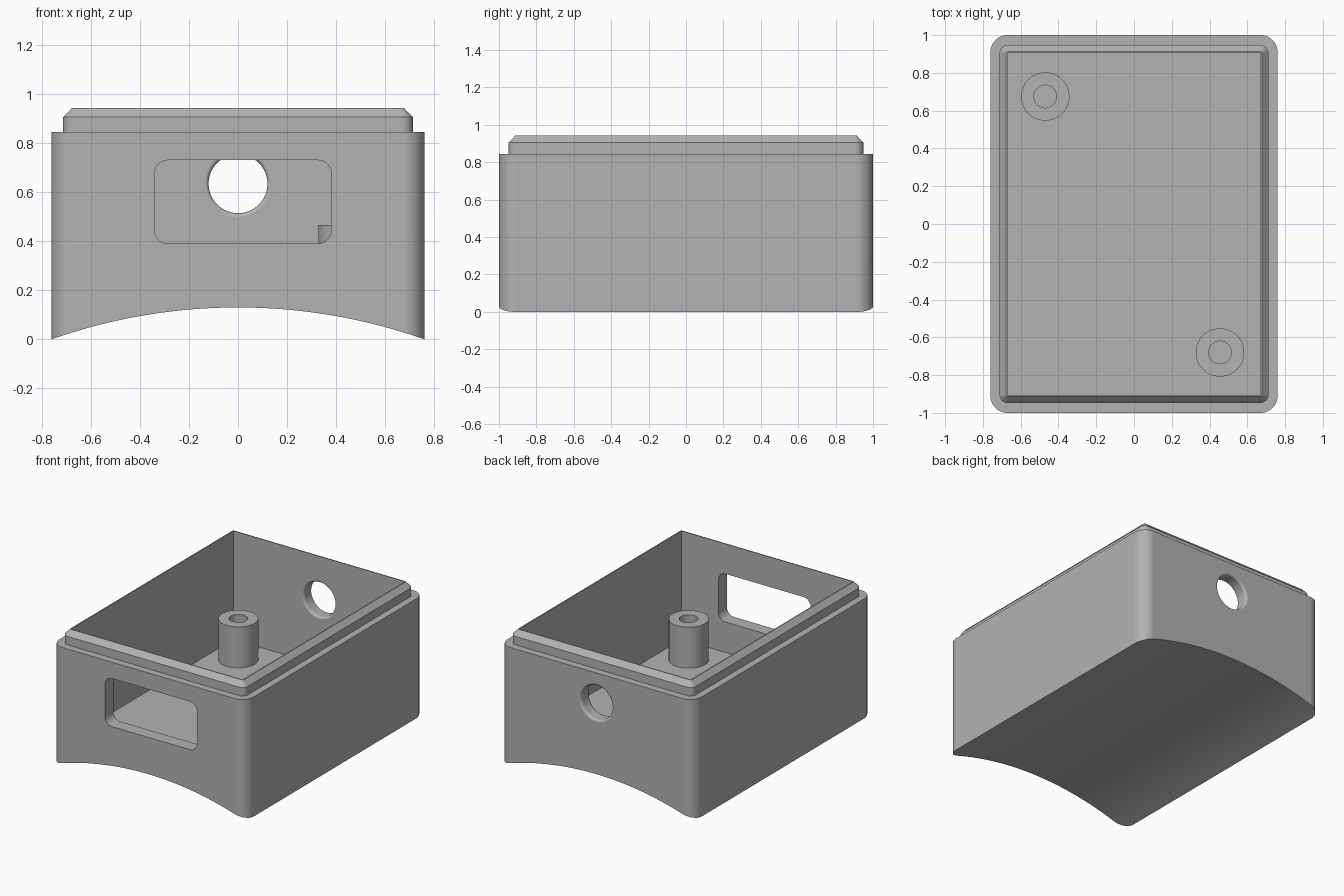
import bpy, bmesh, math
from mathutils import Matrix, Vector

cube = bpy.data.objects.get("Cube")
if cube:
    bpy.data.objects.remove(cube, do_unlink=True)

grey = bpy.data.materials.new("plain grey plastic")
grey.use_nodes = True
COLOR = (0.45, 0.45, 0.45, 1)
grey.diffuse_color = COLOR
grey.node_tree.nodes["Principled BSDF"].inputs["Base Color"].default_value = COLOR

FLOOR = 0.175
RIM = 0.845


def make_object(name, bm):
    bmesh.ops.recalc_face_normals(bm, faces=bm.faces)
    mesh = bpy.data.meshes.new(name)
    bm.to_mesh(mesh)
    bm.free()
    mesh.materials.append(grey)
    obj = bpy.data.objects.new(name, mesh)
    bpy.context.collection.objects.link(obj)
    return obj


def rounded_rect(hx, hy, r, seg=10):
    """Outline of a rounded rectangle, counter-clockwise."""
    points = []
    for quarter, (sx, sy) in enumerate([(1, 1), (-1, 1), (-1, -1), (1, -1)]):
        for i in range(seg + 1):
            a = (quarter + i / seg) * math.pi / 2
            points.append((sx * (hx - r) + r * math.cos(a),
                           sy * (hy - r) + r * math.sin(a)))
    return points


def loft(name, sections):
    """Closed solid through (half x, half y, radius, z) sections."""
    bm = bmesh.new()
    rings = [[bm.verts.new((x, y, z)) for x, y in rounded_rect(hx, hy, r)]
             for hx, hy, r, z in sections]
    for low, high in zip(rings, rings[1:]):
        n = len(low)
        for i in range(n):
            j = (i + 1) % n
            bm.faces.new((low[i], low[j], high[j], high[i]))
    bm.faces.new(rings[0][::-1])
    bm.faces.new(rings[-1])
    return make_object(name, bm)


def lathe(name, profile, steps=64):
    """Closed solid turned around z; the profile starts and ends on the axis."""
    bm = bmesh.new()
    verts = [bm.verts.new((r, 0, z)) for r, z in profile]
    edges = [bm.edges.new(pair) for pair in zip(verts, verts[1:])]
    bmesh.ops.spin(bm, geom=verts + edges, cent=(0, 0, 0), axis=(0, 0, 1),
                   angle=math.tau, steps=steps)
    bmesh.ops.remove_doubles(bm, verts=bm.verts, dist=1e-5)
    return make_object(name, bm)


def cut(target, cutter):
    """Subtract the cutter for good and remove it."""
    mod = target.modifiers.new("cut", 'BOOLEAN')
    mod.operation = 'DIFFERENCE'
    mod.solver = 'EXACT'
    mod.object = cutter
    graph = bpy.context.evaluated_depsgraph_get()
    result = bpy.data.meshes.new_from_object(target.evaluated_get(graph))
    target.modifiers.clear()
    target.data = result
    bpy.data.objects.remove(cutter, do_unlink=True)


def smooth(obj):
    obj.data.shade_smooth()
    obj.data.set_sharp_from_angle(angle=math.radians(30))
    mod = obj.modifiers.new("flat walls", 'WEIGHTED_NORMAL')
    mod.keep_sharp = True


TO_Y = Matrix.Rotation(math.pi / 2, 4, 'X')

# Outer shell with stepped, chamfered lip
case = loft("case_body", [(0.76, 1, 0.09, -0.1), (0.76, 1, 0.09, RIM),
                          (0.712, 0.948, 0.045, RIM), (0.712, 0.948, 0.045, 0.905),
                          (0.677, 0.913, 0.01, 0.942)])

# Arched underside
radius = 2.287
bm = bmesh.new()
bmesh.ops.create_cone(bm, cap_ends=True, segments=320, radius1=radius,
                      radius2=radius, depth=3)
bm.transform(Matrix.Translation((0, 0, 0.13 - radius)) @ TO_Y)
cut(case, make_object("arch_cutter", bm))

# Square-cornered cavity
bm = bmesh.new()
bmesh.ops.create_cube(bm, size=2)
bm.transform(Matrix.Translation((0, 0, FLOOR + 0.5)) @ Matrix.Diagonal((0.67, 0.906, 0.5, 1)))
cut(case, make_object("cavity_cutter", bm))

# Rounded window in the front wall
window = loft("window_cutter", [(0.36, 0.17, 0.055, -0.1), (0.36, 0.17, 0.055, 0.1)])
window.data.transform(Matrix.Translation((0.02, -0.95, 0.56)) @ TO_Y)
cut(case, window)

# Round cable hole in the back wall, eased on both sides
ease, bore, half = 0.017, 0.12, 0.047
side = [(bore + ease * (1 - math.cos(a)), half - ease + ease * math.sin(a))
        for a in [i * math.pi / 12 for i in range(7)]]
side.append((side[-1][0], half + 0.03))
profile = [(r, -z) for r, z in reversed(side)] + side
profile = [(0, profile[0][1])] + profile + [(0, profile[-1][1])]
hole = lathe("hole_cutter", profile)
hole.data.transform(Matrix.Translation((0, 0.953, 0.634)) @ TO_Y)
cut(case, hole)
smooth(case)

# Two hollow screw posts in opposite corners
for name, x, y in [("back_screw_post", -0.47, 0.675), ("front_screw_post", 0.455, -0.68)]:
    post = lathe(name, [(0, FLOOR - 0.01), (0.128, FLOOR - 0.01), (0.128, 0.465),
                        (0.06, 0.465), (0.06, FLOOR + 0.002), (0, FLOOR + 0.002)], 48)
    post.location = Vector((x, y, 0))
    smooth(post)
